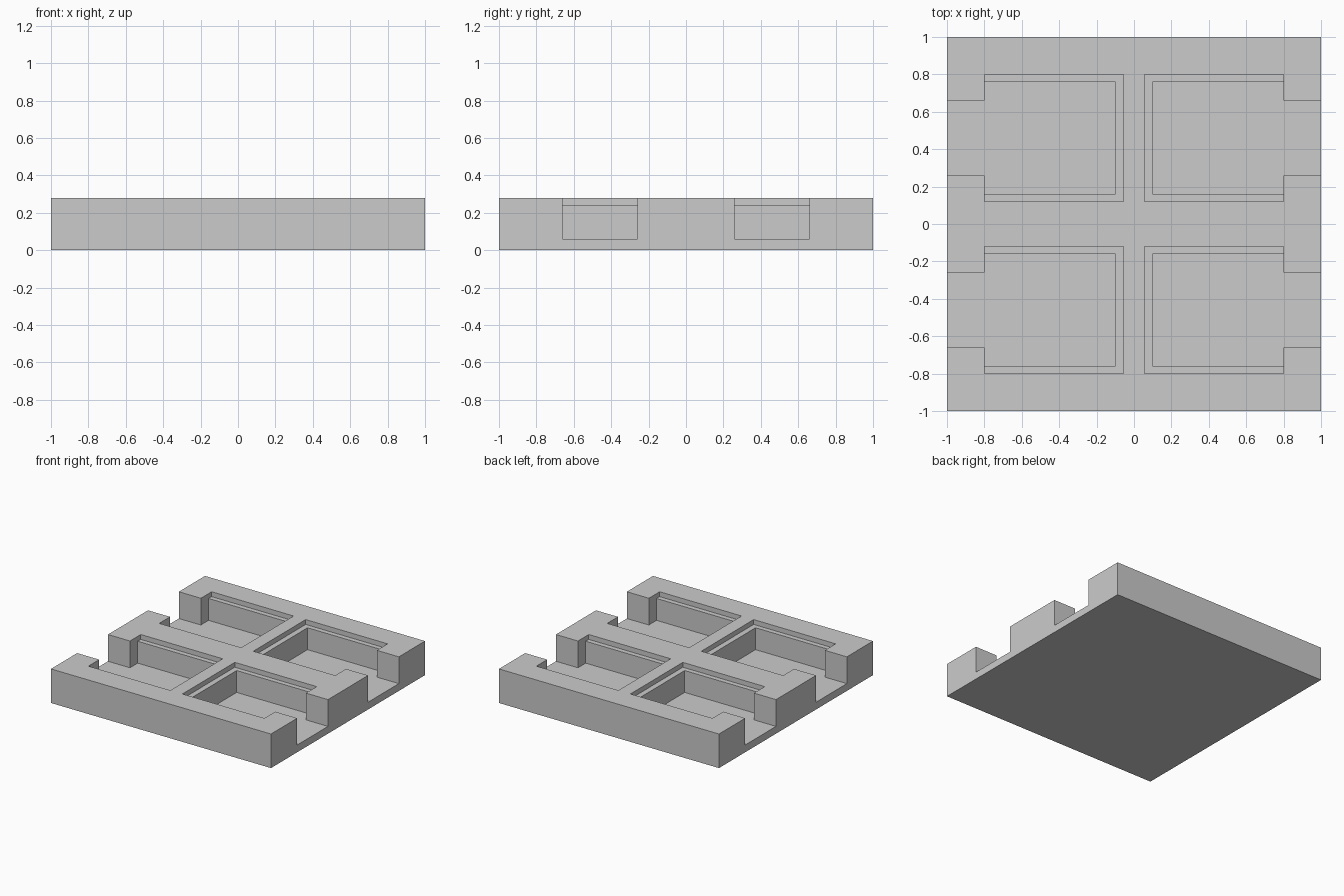
import bpy
import bmesh

if "Cube" in bpy.data.objects:
    bpy.data.objects.remove(bpy.data.objects["Cube"], do_unlink=True)

HEIGHT, FLOOR, LEDGE, ABOVE = 0.28, 0.06, 0.24, 0.4

grey = bpy.data.materials.new("light_grey")
grey.use_nodes = True
grey.diffuse_color = (0.6, 0.6, 0.6, 1)
grey.node_tree.nodes["Principled BSDF"].inputs["Base Color"].default_value = (0.6, 0.6, 0.6, 1)


def prism(name, outline, low, high):
    """Extrude a flat outline from low to high."""
    bm = bmesh.new()
    face = bm.faces.new([bm.verts.new((x, y, low)) for x, y in outline])
    grown = bmesh.ops.extrude_face_region(bm, geom=[face])["geom"]
    top = [v for v in grown if isinstance(v, bmesh.types.BMVert)]
    bmesh.ops.translate(bm, verts=top, vec=(0, 0, high - low))
    bmesh.ops.recalc_face_normals(bm, faces=bm.faces[:])
    mesh = bpy.data.meshes.new(name)
    bm.to_mesh(mesh)
    bm.free()
    mesh.materials.append(grey)
    obj = bpy.data.objects.new(name, mesh)
    bpy.context.collection.objects.link(obj)
    return obj


def rectangle(x0, x1, y0, y1):
    return [(x0, y0), (x1, y0), (x1, y1), (x0, y1)]


def cut(target, cutter):
    """Subtract the cutter from the target and discard it."""
    cutter.hide_render = True
    mod = target.modifiers.new("cut", "BOOLEAN")
    mod.operation = "DIFFERENCE"
    mod.solver = "EXACT"
    mod.object = cutter
    bpy.context.view_layer.objects.active = target
    bpy.ops.object.modifier_apply(modifier=mod.name)
    bpy.data.objects.remove(cutter, do_unlink=True)


# Solid block
tray = prism("tray", rectangle(-1, 1, -1, 1), 0, HEIGHT)

# Pocket with its side opening, and the shallow ledge around it
pocket = [(0.1, 0.16), (0.8, 0.16), (0.8, 0.26), (1.1, 0.26),
          (1.1, 0.66), (0.8, 0.66), (0.8, 0.76), (0.1, 0.76)]
ledge = rectangle(0.055, 0.8, 0.12, 0.8)

# Repeat in all four quarters
for sx in (-1, 1):
    for sy in (-1, 1):
        for name, outline, low in (("pocket", pocket, FLOOR), ("ledge", ledge, LEDGE)):
            mirrored = [(x * sx, y * sy) for x, y in outline]
            cut(tray, prism(name + "_cutter", mirrored, low, ABOVE))
